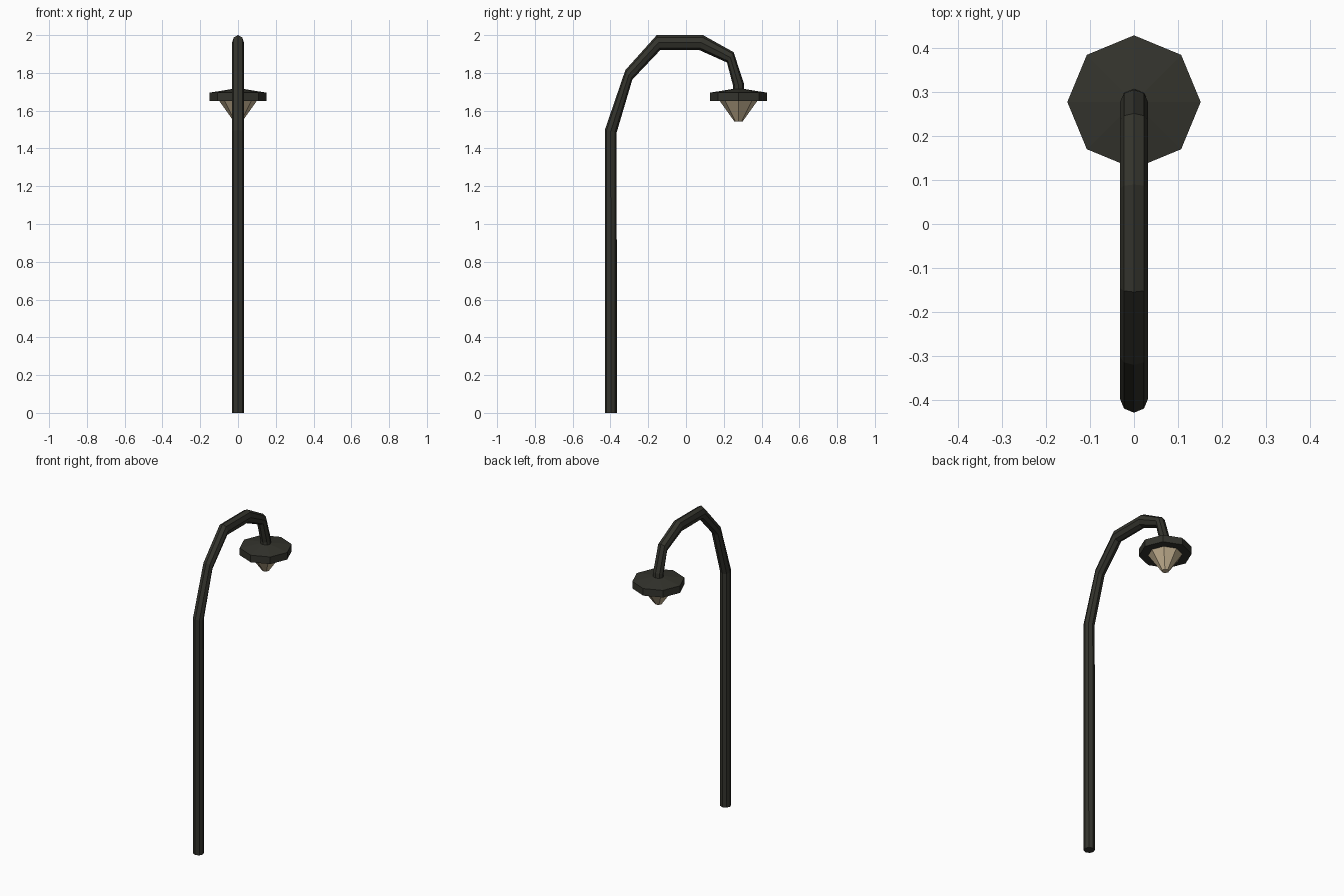
import bpy, math
from mathutils import Vector

if "Cube" in bpy.data.objects:
    bpy.data.objects.remove(bpy.data.objects["Cube"])

SIDES = 8

def material(name, rgb):
    m = bpy.data.materials.new(name)
    m.diffuse_color = (*rgb, 1.0)
    m.use_nodes = True
    m.node_tree.nodes["Principled BSDF"].inputs["Base Color"].default_value = m.diffuse_color
    return m

iron = material("dark_iron", (0.034, 0.034, 0.026))
glass = material("warm_glass", (0.56, 0.45, 0.29))

def loft(name, rings, mat):
    """Skin a list of equal-sized rings and cap both ends."""
    verts = [v for r in rings for v in r]
    n = len(rings[0])
    faces = [list(range(n))[::-1], list(range(len(verts) - n, len(verts)))]
    for i in range(len(rings) - 1):
        for j in range(n):
            k = (j + 1) % n
            faces.append((i*n + j, i*n + k, (i+1)*n + k, (i+1)*n + j))
    me = bpy.data.meshes.new(name)
    me.from_pydata([tuple(v) for v in verts], [], faces)
    me.materials.append(mat)
    ob = bpy.data.objects.new(name, me)
    bpy.context.collection.objects.link(ob)
    return ob

def angles():
    return [2 * math.pi * i / SIDES for i in range(SIDES)]

# Bent pole: each station is (outer y, z, inner y, z) of the tube's cross-section
stations = [
    (-0.430, 0.000, -0.366, 0.000),
    (-0.430, 1.497, -0.367, 1.485),
    (-0.321, 1.815, -0.284, 1.765),
    (-0.155, 2.000, -0.137, 1.920),
    (0.090, 2.000, 0.072, 1.920),
    (0.252, 1.910, 0.217, 1.855),
    (0.306, 1.745, 0.250, 1.728),
    (0.309, 1.690, 0.247, 1.690),
]
rings = []
for yo, zo, yi, zi in stations:
    outer, inner = Vector((0, yo, zo)), Vector((0, yi, zi))
    mid, half = (outer + inner) / 2, (outer - inner) / 2
    # start at the outer point, constant width across x
    rings.append([mid + half * math.cos(a) + Vector((0.032 * math.sin(a), 0, 0))
                  for a in angles()])
# reversed rings keep normals outward
loft("bent_pole", [r[::-1] for r in rings], iron)

def turned(name, profile, mat, y=0.278):
    """Eight-sided lathe around the lamp axis; profile is (radius, z) bottom to top."""
    return loft(name, [[Vector((r * math.cos(a), y + r * math.sin(a), z))
                        for a in angles()] for r, z in profile], mat)

# Lamp shade and glass
turned("lamp_shade", [(0.152, 1.65), (0.152, 1.695), (0.03, 1.715)], iron)
turned("lamp_glass", [(0.022, 1.543), (0.100, 1.652)], glass)

# Consistent outward normals
import bmesh
for ob in bpy.context.collection.objects:
    bm = bmesh.new()
    bm.from_mesh(ob.data)
    bmesh.ops.recalc_face_normals(bm, faces=bm.faces)
    bm.to_mesh(ob.data)
    bm.free()
